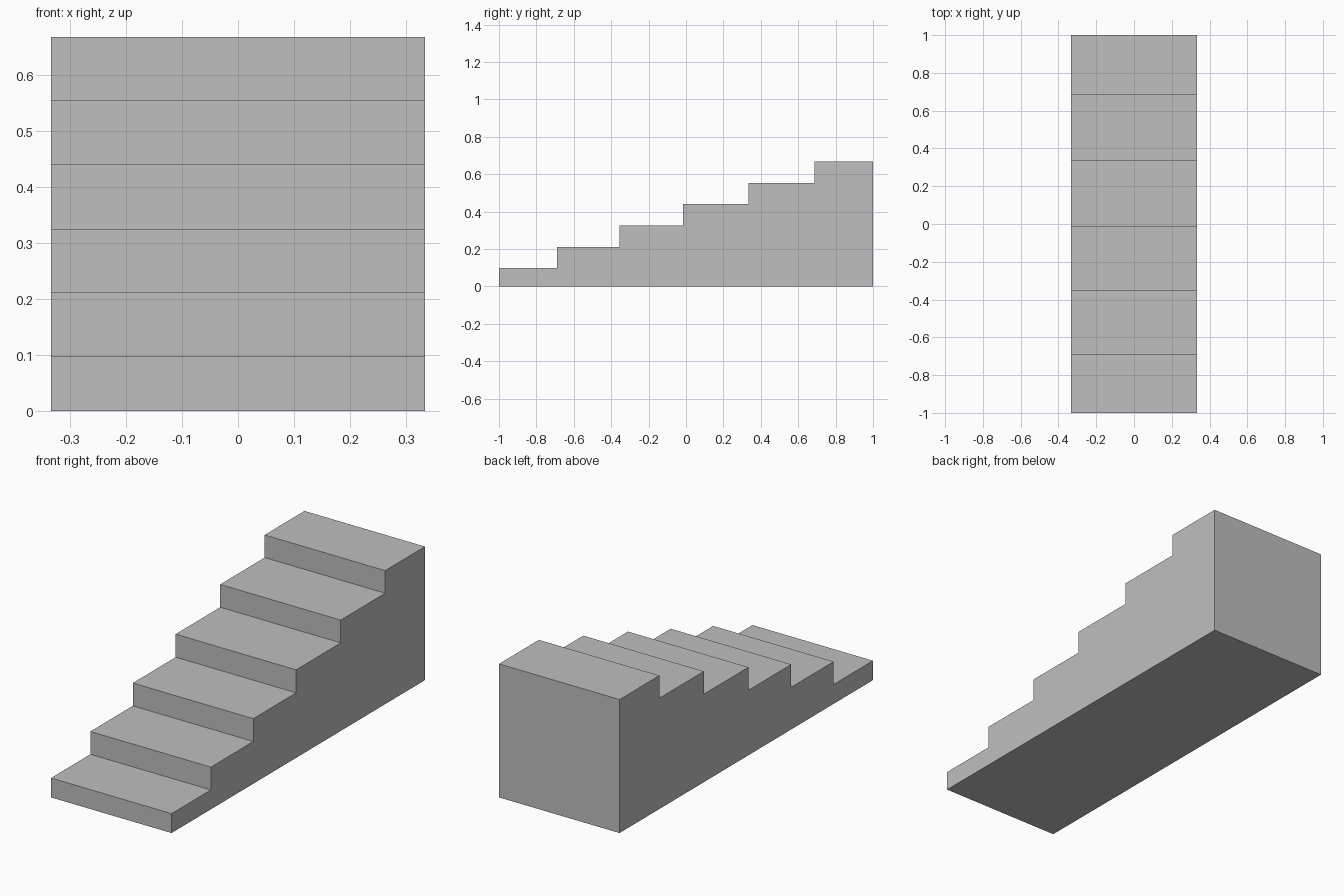
import bpy
import bmesh

cube = bpy.data.objects.get("Cube")
if cube:
    bpy.data.objects.remove(cube, do_unlink=True)

HALF_WIDTH = 0.333
# Riser positions front to back, and the tread height behind each riser
RISERS = [-1.0, -0.69, -0.355, -0.017, 0.335, 0.686]
TREADS = [0.097, 0.211, 0.325, 0.44, 0.554, 0.667]
BACK = 1.0

# Plain grey material
grey = bpy.data.materials.new("light_grey")
grey.use_nodes = True
colour = (0.52, 0.52, 0.52, 1.0)
grey.diffuse_color = colour
grey.node_tree.nodes["Principled BSDF"].inputs["Base Color"].default_value = colour

# Stepped side profile: along the ground, then up the risers and treads
profile = [(BACK, 0.0), (RISERS[0], 0.0)]
for i, (y, z) in enumerate(zip(RISERS, TREADS)):
    tread_end = RISERS[i + 1] if i + 1 < len(RISERS) else BACK
    profile += [(y, z), (tread_end, z)]

# Extrude the profile across the width into one solid staircase
bm = bmesh.new()
side = bm.faces.new([bm.verts.new((-HALF_WIDTH, y, z)) for y, z in profile])
extruded = bmesh.ops.extrude_face_region(bm, geom=[side], use_keep_orig=True)
moved = [v for v in extruded["geom"] if isinstance(v, bmesh.types.BMVert)]
bmesh.ops.translate(bm, verts=moved, vec=(2 * HALF_WIDTH, 0, 0))
bmesh.ops.recalc_face_normals(bm, faces=bm.faces)

mesh = bpy.data.meshes.new("staircase")
bm.to_mesh(mesh)
bm.free()
mesh.materials.append(grey)
staircase = bpy.data.objects.new("staircase", mesh)
bpy.context.collection.objects.link(staircase)
